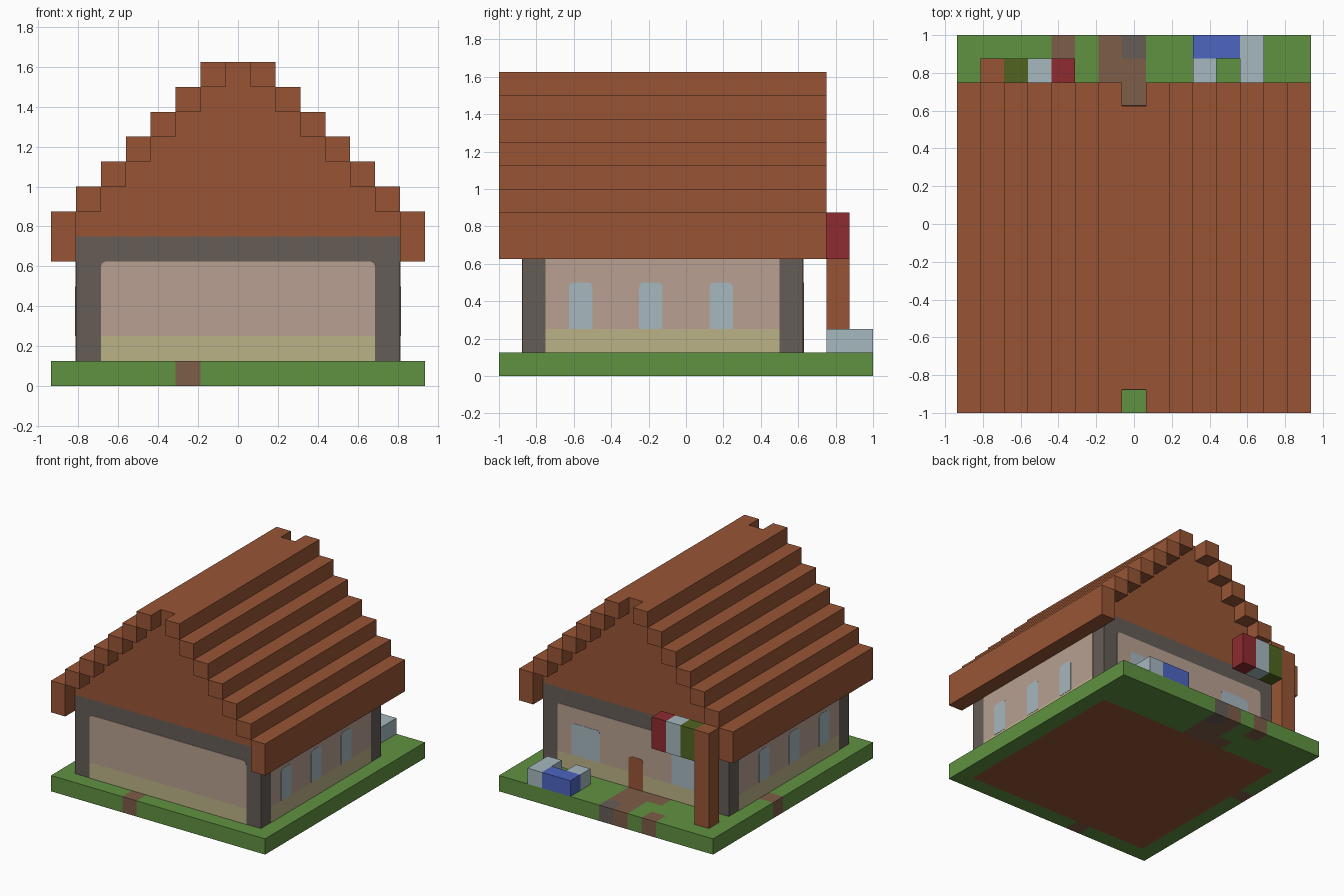
import bpy, bmesh, math

cube = bpy.data.objects.get("Cube")
if cube:
    bpy.data.objects.remove(cube, do_unlink=True)

U = 0.125  # block size


def srgb(hex_code):
    def lin(c):
        return c / 12.92 if c <= 0.04045 else ((c + 0.055) / 1.055) ** 2.4
    return [lin(int(hex_code[i:i + 2], 16) / 255) for i in (0, 2, 4)] + [1]


def material(name, hex_code):
    m = bpy.data.materials.new(name)
    m.use_nodes = True
    m.diffuse_color = srgb(hex_code)
    m.node_tree.nodes["Principled BSDF"].inputs["Base Color"].default_value = srgb(hex_code)
    return m


wood = material("roof wood", "985535")
stone = material("grey stone", "665D56")
plaster = material("pink plaster", "B8A091")
skirting = material("khaki skirting", "BBB287")
grass = material("grass green", "609141")
dirt = material("path dirt", "7D5D47")
pale = material("pale blue grey", "A6B8BF")
olive = material("olive green", "516420")
red = material("dark red", "8E2B30")
blue = material("water blue", "4D65C0")


def finish(name, bm, *mats):
    bmesh.ops.recalc_face_normals(bm, faces=bm.faces)
    me = bpy.data.meshes.new(name)
    bm.to_mesh(me)
    bm.free()
    for m in mats:
        me.materials.append(m)
    ob = bpy.data.objects.new(name, me)
    bpy.context.collection.objects.link(ob)
    return ob


def prism(name, mat, outline, shift):
    """Closed solid made by sweeping a flat outline along a shift."""
    bm = bmesh.new()
    a = [bm.verts.new(p) for p in outline]
    b = [bm.verts.new([c + s for c, s in zip(p, shift)]) for p in outline]
    bm.faces.new(a)
    bm.faces.new(b[::-1])
    for i in range(len(a)):
        j = (i + 1) % len(a)
        bm.faces.new((a[i], b[i], b[j], a[j]))
    return finish(name, bm, mat)


def box(name, mat, x, y, z):
    corners = [(x[0], y[0], z[0]), (x[1], y[0], z[0]), (x[1], y[1], z[0]), (x[0], y[1], z[0])]
    return prism(name, mat, corners, (0, 0, z[1] - z[0]))


# House extents
HX, Y0, Y1 = 6.5 * U, -7 * U, 5 * U
FLOOR, BEAM = U, 6 * U
WALLS = {"front": (1, Y0, -1), "back": (1, Y1, 1), "left": (0, HX, 1), "right": (0, -HX, -1)}


def plate(name, mat, wall, span, z, radius=0.0, depth=0.003):
    """Thin painted panel on a wall, with optional rounded top corners."""
    axis, pos, sign = WALLS[wall]
    pts = [(span[0], z[0]), (span[1], z[0])]
    for centre, start in ((span[1] - radius, 0), (span[0] + radius, 90)):
        for k in range(5 if radius else 1):
            a = math.radians(start + k * 22.5)
            pts.append((centre + radius * math.cos(a), z[1] - radius + radius * math.sin(a)))
    if axis:
        outline = [(p, pos, h) for p, h in pts]
        shift = (0, sign * depth, 0)
    else:
        outline = [(pos, p, h) for p, h in pts]
        shift = (sign * depth, 0, 0)
    prism(name, mat, outline, shift)


# Ground slab: cells coloured by footprint and path
PATH = {(5, 0), (0, 9), (4, 15), (5, 13), (6, 13), (7, 13), (6, 14), (7, 14), (6, 15)}
bm = bmesh.new()
bmesh.ops.create_grid(bm, x_segments=15, y_segments=16, size=1)
for v in bm.verts:
    v.co = (v.co.x * 7.5 * U, v.co.y, FLOOR)
for f in bm.faces:
    c = f.calc_center_median()
    cell = (math.floor(c.x / U + 7.5), math.floor(c.y / U + 8))
    if abs(c.x) < HX and Y0 < c.y < Y1:
        f.material_index = 1
    elif cell in PATH:
        f.material_index = 2
    elif cell == (7, 15):
        f.material_index = 3
ground = finish("ground", bm, grass, wood, dirt, stone)
if ground.data.polygons[0].normal.z < 0:
    ground.data.flip_normals()
slab = ground.modifiers.new("slab", "SOLIDIFY")
slab.thickness, slab.offset = U, -1

# Stone house body with plaster panels
box("house_body", stone, (-HX, HX), (Y0, Y1), (FLOOR, BEAM))
for wall, (axis, _, _) in WALLS.items():
    span = (-HX + U, HX - U) if axis else (Y0 + U, Y1 - U)
    plate(wall + "_skirting", skirting, wall, span, (FLOOR, 2 * U))
    plate(wall + "_plaster", plaster, wall, span, (2 * U, 5 * U), 0.03 if axis else 0)

# Windows and door
for wall in ("left", "right"):
    for y in (-5 * U, -2 * U, U):
        plate(wall + "_window", pale, wall, (y, y + U), (2 * U, 4 * U), 0.025, 0.005)
for x in (-4.5 * U, 2.5 * U):
    plate("back_window", pale, "back", (x, x + 2 * U), (2 * U, 4 * U), 0.025, 0.005)
plate("back_door", wood, "back", (-U / 2, U / 2), (FLOOR, 3 * U), 0.025, 0.005)

# Stepped gable core
half = [(HX, BEAM)]
for k in range(7):
    top = (7 + k) * U
    half += [(HX - k * U, top), (HX - (k + 1) * U, top)]
half.pop()
profile = half + [(-x, z) for x, z in reversed(half)]
prism("gable_core", wood, [(x, Y0, z) for x, z in profile], (0, Y1 - Y0, 0))

# Roof boards overhanging both gables, and the eaves
for side in (-1, 1):
    for k in range(-1, 6):
        xs = sorted((side * (HX - k * U), side * (HX - (k + 1) * U)))
        bottom = 5 * U if k < 0 else (7 + k) * U
        top = (8 + k) * U
        box("eave_board" if k < 0 else "roof_board", wood, xs, (-1, 6 * U), (bottom, top))

# Flag on a post
box("flag_post", wood, (-HX, -HX + U), (6 * U, 7 * U), (FLOOR, 7 * U))
for i, mat in enumerate((olive, pale, red), 1):
    x = -HX + i * U
    box("flag_stripe", mat, (x, x + U), (6 * U, 7 * U), (5 * U, 7 * U))

# Table and seats behind the house
box("long_seat", pale, (4.5 * U, 5.5 * U), (6 * U, 1), (FLOOR, 2 * U))
box("small_seat", pale, (2.5 * U, 3.5 * U), (6 * U, 7 * U), (FLOOR, 2 * U))
box("blue_table", blue, (2.5 * U, 4.5 * U), (7 * U, 1), (FLOOR, 2 * U))
